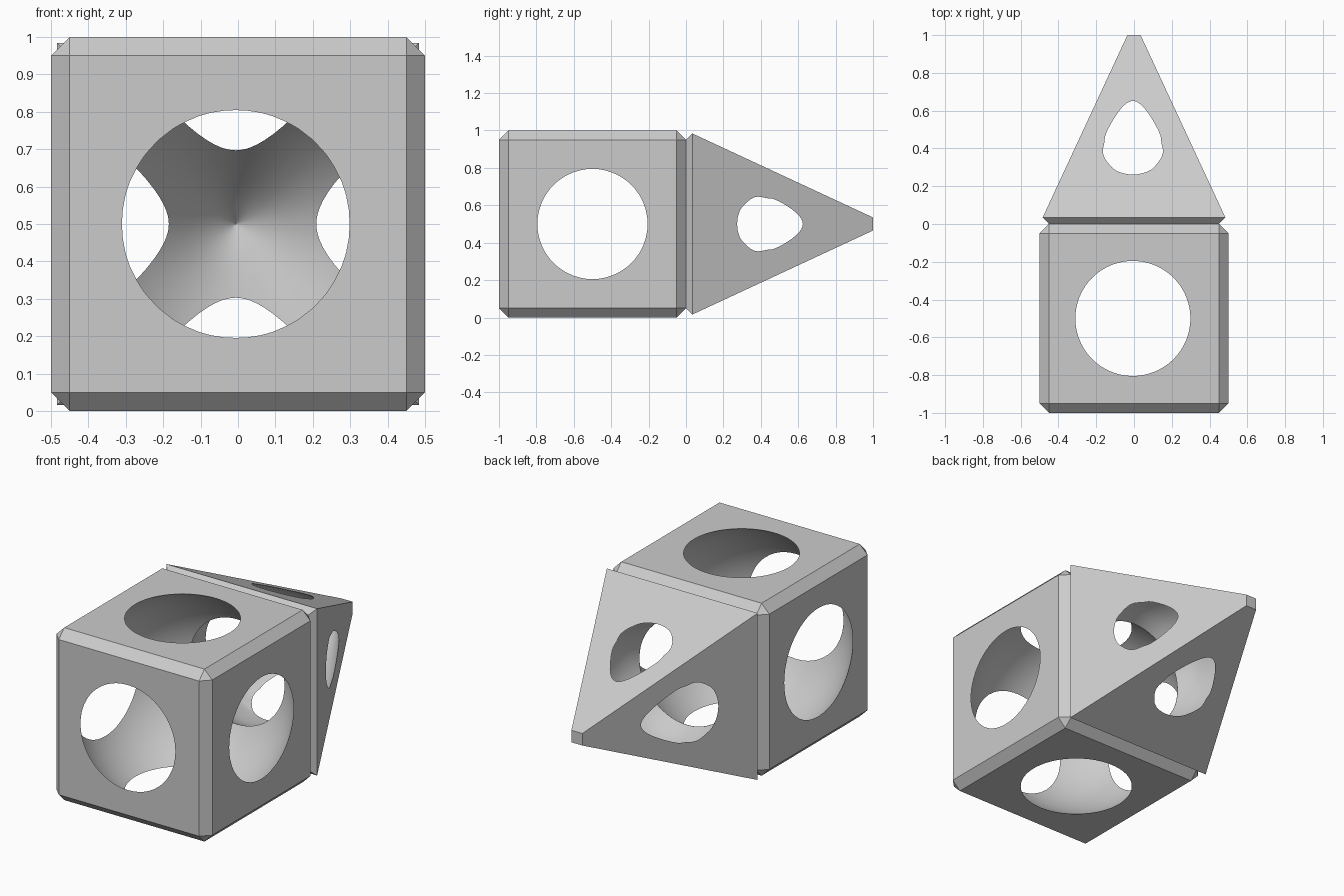
import bpy, bmesh, math
from mathutils import Matrix, Vector

if "Cube" in bpy.data.objects:
    bpy.data.objects.remove(bpy.data.objects["Cube"], do_unlink=True)

MID = 0.5          # height of the long axis
AXIS_X = -0.006    # slight sideways offset of the hollows
OPENING = 0.305    # radius of the round openings in the block

grey = bpy.data.materials.new("plain grey")
grey.use_nodes = True
COLOUR = (0.6, 0.6, 0.6, 1)
grey.diffuse_color = COLOUR
grey.node_tree.nodes["Principled BSDF"].inputs["Base Color"].default_value = COLOUR


def make_object(name, bm):
    bmesh.ops.recalc_face_normals(bm, faces=bm.faces)
    mesh = bpy.data.meshes.new(name)
    bm.to_mesh(mesh)
    bm.free()
    obj = bpy.data.objects.new(name, mesh)
    bpy.context.collection.objects.link(obj)
    mesh.materials.append(grey)
    return obj


def loft(rings):
    """Skin a list of equal vertex rings and cap both ends."""
    bm = bmesh.new()
    loops = [[bm.verts.new(p) for p in ring] for ring in rings]
    n = len(loops[0])
    for a, b in zip(loops, loops[1:]):
        for i in range(n):
            j = (i + 1) % n
            bm.faces.new((a[i], a[j], b[j], b[i]))
    bm.faces.new(loops[0])
    bm.faces.new(loops[-1])
    return bm


def ring(y, radius, sides, x=0.0, turn=0.0):
    steps = [turn + math.tau * i / sides for i in range(sides)]
    return [(x + radius * math.cos(a), y, MID + radius * math.sin(a)) for a in steps]


def smooth_profile(points, steps=5):
    """Pass a Catmull-Rom curve through the profile points."""
    pts = [Vector(p) for p in points]
    pts = [2 * pts[0] - pts[1]] + pts + [2 * pts[-1] - pts[-2]]
    out = []
    for a, b, c, d in zip(pts, pts[1:], pts[2:], pts[3:]):
        for k in range(steps):
            t = k / steps
            out.append(0.5 * (2 * b + (c - a) * t + (2 * a - 5 * b + 4 * c - d) * t ** 2
                              + (3 * b - a - 3 * c + d) * t ** 3))
    return out + [pts[-2]]


def carve(obj, cutter):
    """Subtract the cutter, remove it and shade the result."""
    bpy.context.view_layer.objects.active = obj
    mod = obj.modifiers.new("carve", 'BOOLEAN')
    mod.operation = 'DIFFERENCE'
    mod.solver = 'EXACT'
    mod.object = cutter
    bpy.ops.object.modifier_apply(modifier=mod.name)
    bpy.data.objects.remove(cutter, do_unlink=True)
    bpy.ops.object.select_all(action='DESELECT')
    obj.select_set(True)
    bpy.ops.object.shade_smooth_by_angle(angle=math.radians(25))


# Chamfered block
centre = Matrix.Translation((0, -0.5, MID))
bm = bmesh.new()
bmesh.ops.create_cube(bm, size=1, matrix=centre)
bmesh.ops.bevel(bm, geom=bm.edges[:], offset=0.05, segments=1,
                profile=0.5, affect='EDGES')
block = make_object("block", bm)

# Ball hollow, big enough to break out through all six sides
bm = bmesh.new()
bmesh.ops.create_uvsphere(bm, u_segments=96, v_segments=48,
                          radius=math.hypot(0.5, OPENING),
                          matrix=Matrix.Translation((AXIS_X, 0, 0)) @ centre)
carve(block, make_object("ball_hollow", bm))

# Four-sided point with a narrow neck and a blunt tip
sections = [(0, 0.45), (0.034, 0.484), (1, 0.035)]
point = make_object("tapered_point", loft(
    [ring(y, half * math.sqrt(2), 4, turn=math.pi / 4) for y, half in sections]))

# Bulging hollow that breaks out through the four sloping sides
profile = [(-0.08, 0.26), (0, OPENING), (0.12, 0.357), (0.26, 0.378), (0.32, 0.374),
           (0.375, 0.362), (0.43, 0.336), (0.493, 0.303), (0.65, 0.198),
           (0.8, 0.09), (0.9, 0.001)]
hollow = make_object("point_hollow", loft(
    [ring(p.x, p.y, 96, x=AXIS_X) for p in smooth_profile(profile)]))
carve(point, hollow)
